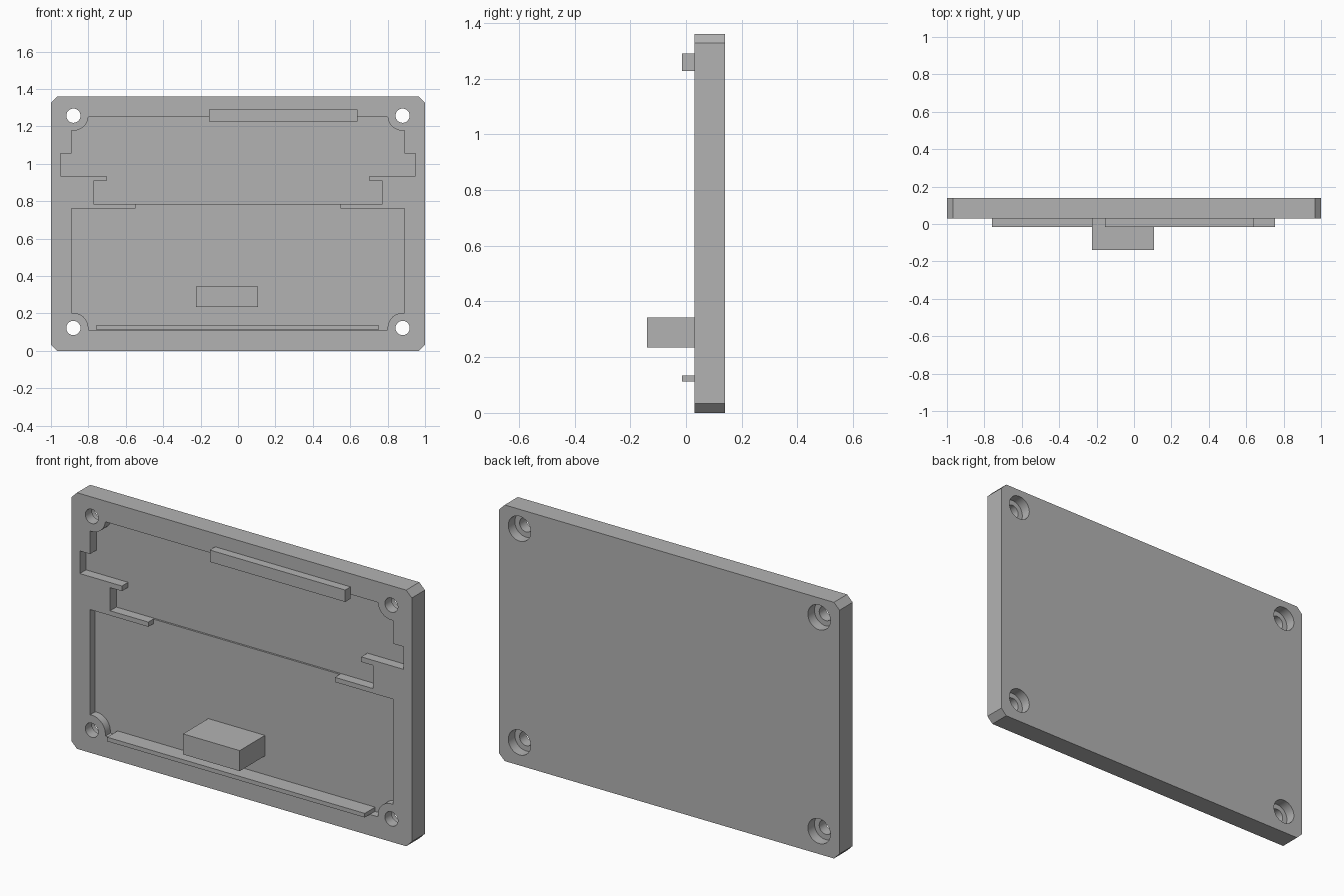
import bpy, bmesh, math

cube = bpy.data.objects.get("Cube")
if cube:
    bpy.data.objects.remove(cube, do_unlink=True)

grey = bpy.data.materials.new("mid grey")
grey.use_nodes = True
colour = (0.45, 0.45, 0.45, 1)
grey.diffuse_color = colour
grey.node_tree.nodes["Principled BSDF"].inputs["Base Color"].default_value = colour

HEIGHT = 1.36
FRONT, BACK = 0.03, 0.14
LOWER_FLOOR, UPPER_FLOOR = 0.072, 0.082
HOLE_X, HOLE_ZS = 0.88, (0.122, 1.257)


def prism(name, outline, y0, y1):
    """Extrude an (x, z) outline from y0 to y1."""
    bm = bmesh.new()
    face = bm.faces.new([bm.verts.new((x, y0, z)) for x, z in outline])
    ext = bmesh.ops.extrude_face_region(bm, geom=[face])
    for v in ext["geom"]:
        if isinstance(v, bmesh.types.BMVert):
            v.co.y = y1
    bmesh.ops.recalc_face_normals(bm, faces=bm.faces)
    mesh = bpy.data.meshes.new(name)
    bm.to_mesh(mesh)
    bm.free()
    mesh.materials.append(grey)
    ob = bpy.data.objects.new(name, mesh)
    bpy.context.collection.objects.link(ob)
    return ob


def block(name, x0, x1, z0, z1, y0, y1):
    return prism(name, [(x0, z0), (x1, z0), (x1, z1), (x0, z1)], y0, y1)


def arc(cx, cz, r, start, end, steps):
    angles = [math.radians(start + (end - start) * i / steps) for i in range(steps + 1)]
    return [(cx + r * math.cos(a), cz + r * math.sin(a)) for a in angles]


def disc(name, x, z, r, y0, y1):
    return prism(name, arc(x, z, r, 0, 360, 40)[:-1], y0, y1)


def mirrored(half):
    return half + [(-x, z) for x, z in reversed(half)]


def carve(target, cutter):
    cutter.hide_render = True
    mod = target.modifiers.new("cut", 'BOOLEAN')
    mod.operation = 'DIFFERENCE'
    mod.solver = 'EXACT'
    mod.object = cutter
    bpy.context.view_layer.objects.active = target
    bpy.ops.object.modifier_apply(modifier=mod.name)
    bpy.data.objects.remove(cutter, do_unlink=True)


# Plate with chamfered corners
c = 0.033
plate = prism("cover_plate", mirrored([(1 - c, 0), (1, c), (1, HEIGHT - c), (1 - c, HEIGHT)]),
              FRONT, BACK)

# Upper recess: rounded around the screws, with side notches and tabs
upper = [(0.8, 1.25)] + arc(HOLE_X, HOLE_ZS[1], 0.08, 185, 277, 10) + [
    (0.89, 1.055), (0.95, 1.055), (0.95, 0.935), (0.703, 0.935),
    (0.703, 0.908), (0.772, 0.908), (0.772, 0.785)]
carve(plate, prism("upper_recess_cutter", mirrored(upper), -0.05, UPPER_FLOOR))

# Lower recess, slightly shallower, open to the upper one between the tabs
lower = [(0.548, 0.8), (0.548, 0.76), (0.89, 0.76)]
lower += arc(HOLE_X, HOLE_ZS[0], 0.08, 83, 180, 10) + [(0.8, 0.112)]
carve(plate, prism("lower_recess_cutter", mirrored(lower), -0.05, LOWER_FLOOR))

# Screw holes, counterbored from the back
for x in (-HOLE_X, HOLE_X):
    for z in HOLE_ZS:
        carve(plate, disc("hole_cutter", x, z, 0.038, -0.05, 0.3))
        carve(plate, disc("counterbore_cutter", x, z, 0.066, 0.085, 0.3))

# Raised bars and block on the front
block("upper_bar", -0.155, 0.64, 1.227, 1.29, -0.015, FRONT)
block("lower_bar", -0.758, 0.755, 0.113, 0.135, -0.015, LOWER_FLOOR)
block("support_block", -0.225, 0.108, 0.234, 0.343, -0.14, LOWER_FLOOR)

# Smooth only the curved hole walls
bpy.ops.object.select_all(action='DESELECT')
plate.select_set(True)
bpy.context.view_layer.objects.active = plate
bpy.ops.object.shade_smooth_by_angle(angle=math.radians(25))
